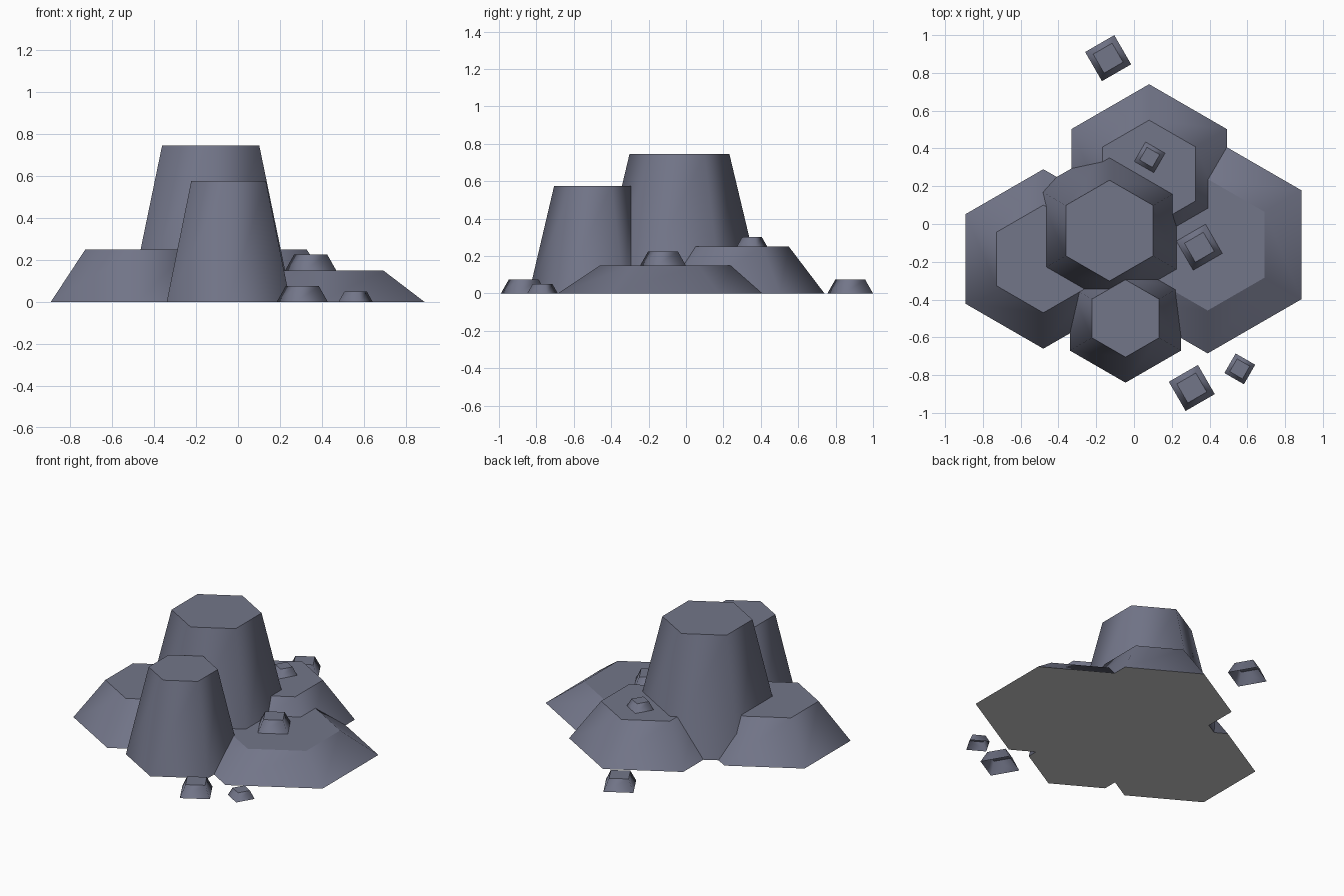
import bpy
from math import sin, cos, radians, tau

if "Cube" in bpy.data.objects:
    bpy.data.objects.remove(bpy.data.objects["Cube"])


def material(name, colour):
    mat = bpy.data.materials.new(name)
    mat.diffuse_color = (*colour, 1)
    mat.use_nodes = True
    mat.node_tree.nodes["Principled BSDF"].inputs["Base Color"].default_value = mat.diffuse_color
    return mat


slate = material("slate", (0.17, 0.18, 0.25))


def rock(name, sides, x, y, z, r_base, r_top, height, angle, closed):
    """Tapered prism with smooth sides and a flat top; closed adds a grey underside."""
    verts = []
    for r, level in ((r_base, z), (r_top, z + height)):
        for i in range(sides):
            a = radians(angle) + tau * i / sides
            verts.append((x + r * cos(a), y + r * sin(a), level))
    faces = [(i, (i + 1) % sides, (i + 1) % sides + sides, i + sides)
             for i in range(sides)]
    faces.append(tuple(range(sides, 2 * sides)))
    if closed:
        faces.append(tuple(reversed(range(sides))))
    mesh = bpy.data.meshes.new(name)
    mesh.from_pydata(verts, [], faces)
    mesh.materials.append(slate)
    if closed:
        mesh.materials.append(None)          # plain grey underside
        mesh.polygons[-1].material_index = 1
    for i, poly in enumerate(mesh.polygons):
        poly.use_smooth = i < sides
    obj = bpy.data.objects.new(name, mesh)
    bpy.context.collection.objects.link(obj)
    return obj


# Large six-sided boulders: x, y, base radius, top radius, height
for name, x, y, rb, rt, h in (
    ("main_boulder", -0.13, -0.035, 0.445, 0.267, 0.745),
    ("front_boulder", -0.045, -0.50, 0.34, 0.205, 0.575),
    ("left_boulder", -0.48, -0.185, 0.475, 0.285, 0.25),
    ("back_boulder", 0.08, 0.265, 0.475, 0.285, 0.25),
    ("right_boulder", 0.39, -0.11, 0.575, 0.348, 0.15),
):
    rock(name, 6, x, y, 0, rb, rt, h, 30, True)

# Four-sided pebbles on the ground and on the low boulders: x, y, z, scale, angle
for name, x, y, z, s, angle in (
    ("back_pebble", -0.137, 0.878, 0, 1, 75),
    ("front_pebble", 0.306, -0.868, 0, 1, 75),
    ("small_front_pebble", 0.56, -0.767, 0, 0.67, 105),
    ("right_boulder_pebble", 0.346, -0.123, 0.15, 1, 75),
    ("back_boulder_pebble", 0.083, 0.353, 0.25, 0.67, 105),
):
    rock(name, 4, x, y, z, 0.126 * s, 0.082 * s, 0.075 * s, angle, False)
